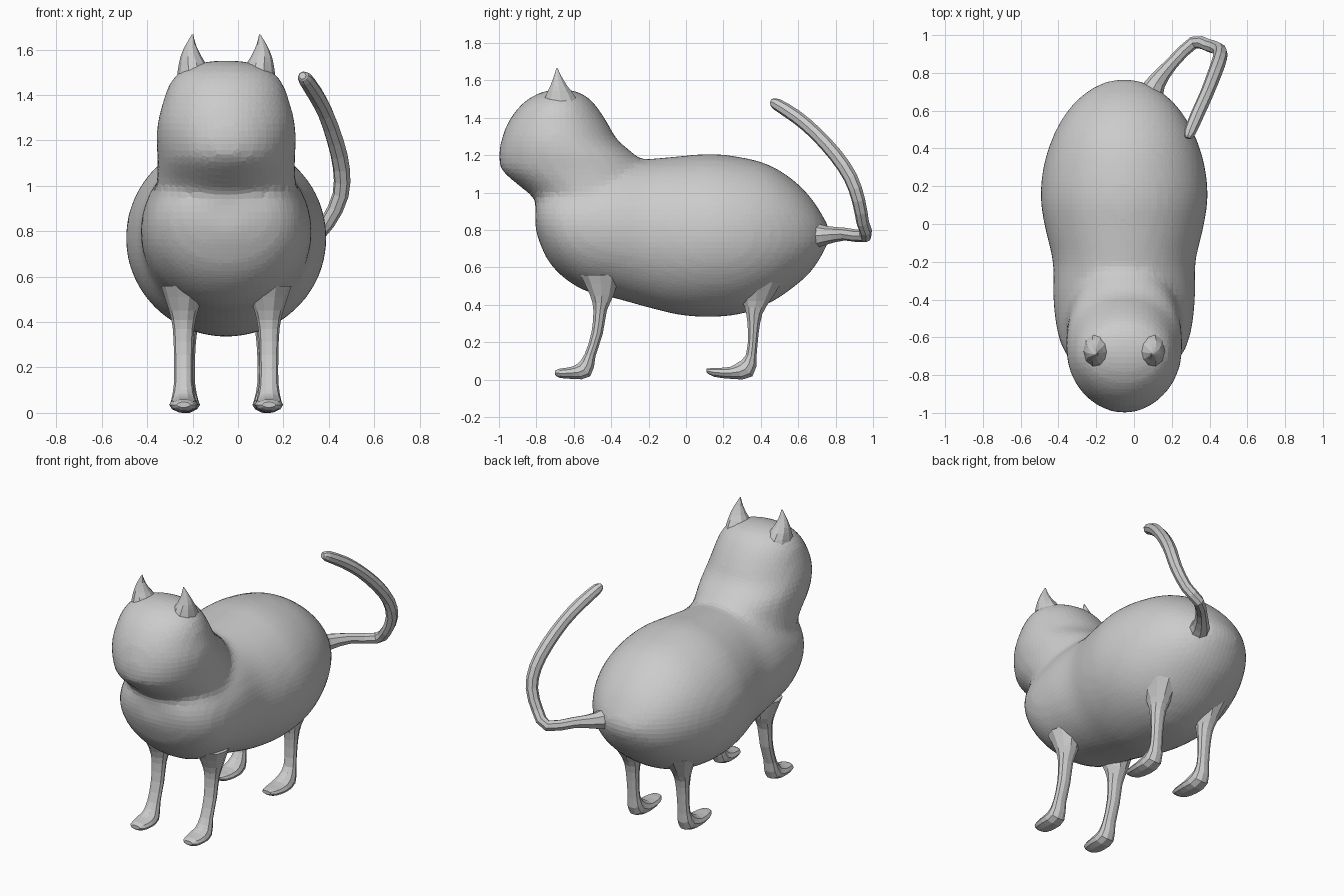
import bpy, bmesh, math
from mathutils import Vector

if "Cube" in bpy.data.objects:
    bpy.data.objects.remove(bpy.data.objects["Cube"])

MID = -0.052  # symmetry plane of body, head and legs


def smooth_stations(rows, steps):
    """Catmull-Rom interpolation of rows of numbers."""
    rows = [Vector(r) for r in rows]
    out = []
    for i in range(len(rows) - 1):
        a, b = rows[i], rows[i + 1]
        p, n = rows[max(i - 1, 0)], rows[min(i + 2, len(rows) - 1)]
        for s in range(steps):
            t = s / steps
            out.append(0.5 * (2 * a + (b - p) * t + (2 * p - 5 * a + 4 * b - n) * t * t
                              + (3 * a - p - 3 * b + n) * t ** 3))
    return out + [rows[-1]]


def loft(bm, rings, sides):
    """Skin elliptical rings (centre, half axis u, half axis v) and cap the ends."""
    loops = []
    for c, u, v in rings:
        loops.append([bm.verts.new(c + u * math.cos(2 * math.pi * k / sides)
                                   + v * math.sin(2 * math.pi * k / sides)) for k in range(sides)])
    for a, b in zip(loops, loops[1:]):
        for k in range(sides):
            j = (k + 1) % sides
            bm.faces.new((a[k], a[j], b[j], b[k]))
    bm.faces.new(loops[0])
    bm.faces.new(loops[-1])


def finish(bm, name):
    bmesh.ops.recalc_face_normals(bm, faces=bm.faces)
    me = bpy.data.meshes.new(name)
    bm.to_mesh(me)
    bm.free()
    ob = bpy.data.objects.new(name, me)
    bpy.context.collection.objects.link(ob)
    return ob


# Torso: y, bottom z, top z, half width
torso = [(-0.805, .80, .97, .10), (-.785, .74, 1.0, .19), (-.74, .64, 1.06, .265),
         (-.66, .55, 1.10, .325), (-.54, .475, 1.14, .36), (-.38, .435, 1.17, .376),
         (-.2, .385, 1.18, .378), (-.03, .345, 1.195, .417), (.13, .335, 1.207, .442),
         (.29, .35, 1.19, .43), (.44, .405, 1.15, .387), (.57, .49, 1.07, .32),
         (.67, .58, .97, .235), (.74, .69, .86, .13), (.768, .76, .80, .03)]
bm = bmesh.new()
loft(bm, [(Vector((MID, y, (lo + hi) / 2)), Vector((w, 0, 0)), Vector((0, 0, (hi - lo) / 2)))
          for y, lo, hi, w in smooth_stations(torso, 4)], 48)

# Head and neck: z, front y, back y, half width
head = [(.86, -.74, -.25, .30), (.96, -.80, -.2, .31), (1.035, -.89, -.18, .305),
        (1.12, -.985, -.2, .303), (1.2, -1.0, -.27, .308), (1.28, -.987, -.365, .302),
        (1.365, -.957, -.415, .28), (1.45, -.90, -.47, .25), (1.51, -.83, -.525, .195),
        (1.545, -.745, -.60, .10), (1.552, -.69, -.66, .02)]
loft(bm, [(Vector((MID, (f + b) / 2, z)), Vector((w, 0, 0)), Vector((0, (b - f) / 2, 0)))
          for z, f, b, w in smooth_stations(head, 4)], 48)

# Fuse torso and head into one soft skin
body = finish(bm, "body_and_head")
remesh = body.modifiers.new("fuse", 'REMESH')
remesh.mode = 'VOXEL'
remesh.voxel_size = 0.03
soft = body.modifiers.new("soften", 'SMOOTH')
soft.factor = 0.5
soft.iterations = 4

# Ears: x, y, z, half width, half depth
ear = [(-.195, -.665, 1.40, .085, .13), (-.197, -.672, 1.51, .068, .085),
       (-.207, -.68, 1.57, .046, .048), (-.208, -.686, 1.62, .023, .022),
       (-.20, -.69, 1.667, .003, .003)]

# Legs: y, z, half width, half thickness, tilt (turns forward into the paw)
front_leg = [(-.46, .56, .10, .11, 0), (-.45, .45, .064, .066, 0), (-.459, .37, .047, .038, 0),
             (-.475, .25, .042, .032, -10), (-.513, .13, .042, .031, -12),
             (-.545, .052, .055, .05, -45), (-.61, .036, .063, .034, -82),
             (-.675, .034, .052, .026, -90), (-.70, .036, .03, .012, -90)]
back_leg = [(.38, .52, .11, .14, 0), (.375, .42, .064, .078, 0), (.365, .35, .049, .045, 0),
            (.36, .25, .041, .03, 0), (.349, .13, .041, .03, -8),
            (.318, .056, .055, .056, -45), (.24, .036, .063, .034, -82),
            (.15, .039, .052, .025, -90), (.11, .048, .03, .011, -90)]


def leg_rings(rows, x):
    rings = []
    for y, z, w, t, a in smooth_stations(rows, 2):
        a = math.radians(a)
        rings.append((Vector((x, y, z)), Vector((w, 0, 0)), Vector((0, math.cos(a), math.sin(a))) * t))
    return rings


for side, s in (("left", 1), ("right", -1)):
    bm = bmesh.new()
    loft(bm, [(Vector((MID + s * (MID - x), y, z)), Vector((w, 0, 0)), Vector((0, d, 0)))
              for x, y, z, w, d in smooth_stations(ear, 2)], 10)
    finish(bm, side + "_ear")
    for name, rows, off in (("front_leg", front_leg, .188), ("back_leg", back_leg, .178)):
        bm = bmesh.new()
        loft(bm, leg_rings(rows, MID + s * off), 10)
        finish(bm, side + "_" + name)

# Tail: x, y, z, radius
tail = [(.08, .67, .77, .075), (.12, .75, .772, .05), (.20, .85, .778, .034), (.315, .96, .768, .034),
        (.395, .945, .84, .034), (.452, .922, .96, .036), (.455, .88, 1.08, .038),
        (.428, .80, 1.2, .038), (.385, .69, 1.32, .036), (.34, .59, 1.405, .036),
        (.295, .485, 1.472, .032), (.284, .455, 1.485, .016)]
pts = smooth_stations(tail, 2)
rings = []
v = Vector((0, 0, 1))
for i, p in enumerate(pts):
    d = (pts[min(i + 1, len(pts) - 1)].xyz - pts[max(i - 1, 0)].xyz).normalized()
    v = (v - d * v.dot(d)).normalized()  # carry the frame along the path
    rings.append((p.xyz, d.cross(v) * p.w, v * p.w))
bm = bmesh.new()
loft(bm, rings, 8)
finish(bm, "tail")
